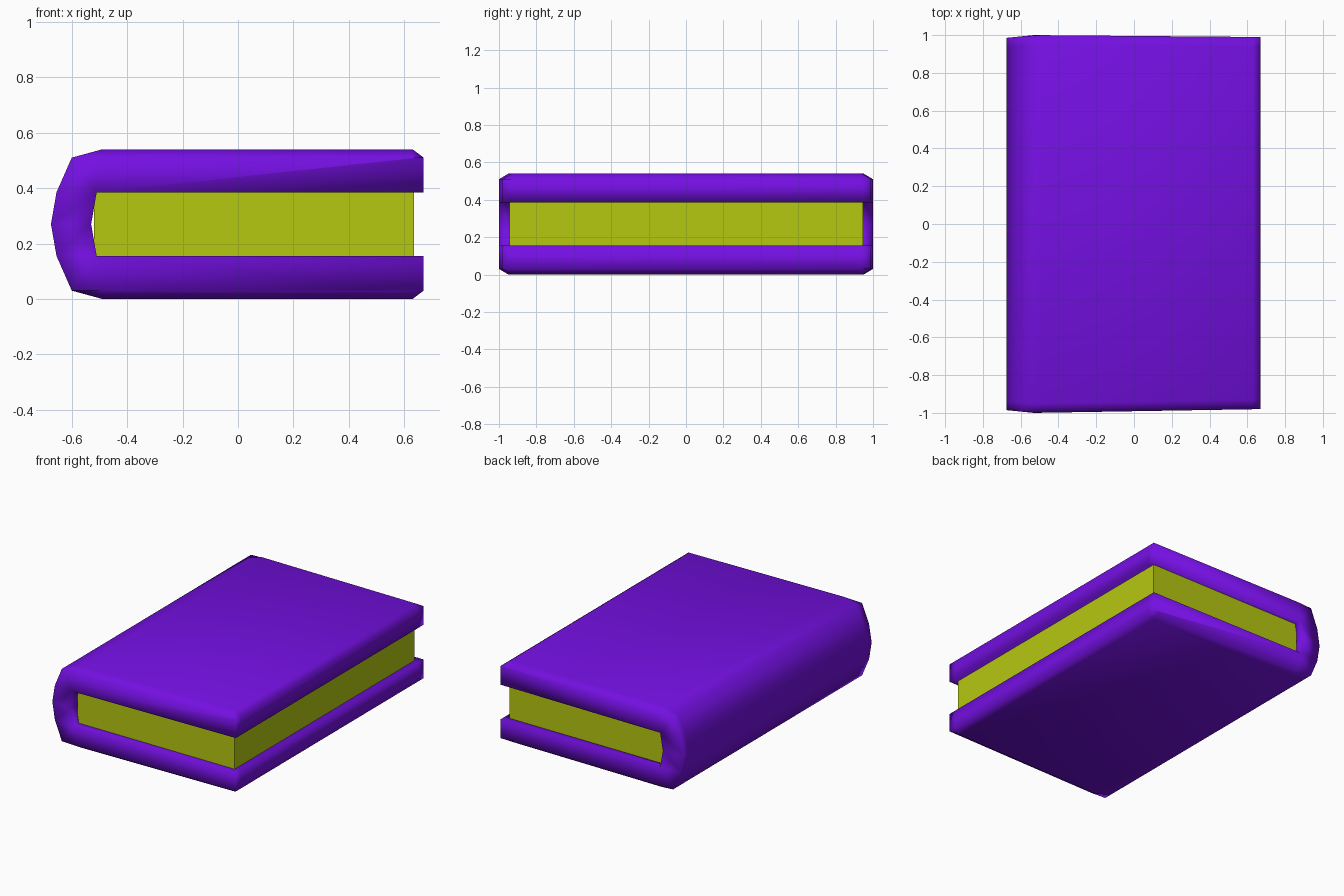
import bpy, bmesh

if "Cube" in bpy.data.objects:
    bpy.data.objects.remove(bpy.data.objects["Cube"])


def material(name, rgb):
    m = bpy.data.materials.new(name)
    m.diffuse_color = (*rgb, 1)
    m.use_nodes = True
    m.node_tree.nodes["Principled BSDF"].inputs["Base Color"].default_value = m.diffuse_color
    return m


def finish(bm, name, mat, smooth):
    bmesh.ops.recalc_face_normals(bm, faces=bm.faces[:])
    me = bpy.data.meshes.new(name)
    bm.to_mesh(me)
    bm.free()
    me.materials.append(mat)
    for p in me.polygons:
        p.use_smooth = smooth
    ob = bpy.data.objects.new(name, me)
    bpy.context.collection.objects.link(ob)
    return ob


# Cover: C-shaped profile in x/z, lower half mirrored about the spine centre
HEIGHT, MID = 0.54, 0.27
lower_outer = [(0.67, 0.155), (0.67, 0.03), (0.63, 0.0), (-0.49, 0.0),
               (-0.60, 0.03), (-0.655, 0.155)]
outer = lower_outer + [(-0.675, MID)] + [(x, HEIGHT - z) for x, z in reversed(lower_outer)]
inner = [(-0.51, HEIGHT - 0.155), (-0.53, MID), (-0.51, 0.155)]
profile = outer + inner


def end_y(x, side):
    # Ends bulge slightly at the spine and taper towards the open edge
    if x < -0.53:
        return side * (1.0 - 0.10 * (-0.53 - x))
    slope = 0.01 if side > 0 else 0.02
    return side * (1.0 - slope * (x + 0.53) / 1.2)


bm = bmesh.new()
rings = []
for side, inset in ((-1, 0.0), (-1, 0.05), (1, 0.05), (1, 0.0)):
    ring = []
    for x, z in profile:
        if inset == 0.0:
            z = min(max(z, 0.03), HEIGHT - 0.03)
        ring.append(bm.verts.new((x, end_y(x, side) - side * inset, z)))
    rings.append(ring)

n = len(profile)
for a, b in zip(rings, rings[1:]):
    for i in range(n):
        j = (i + 1) % n
        bm.faces.new((a[i], a[j], b[j], b[i]))

# End caps: lower board, two spine quads, upper board
for r in (rings[0], rings[-1]):
    bm.faces.new(r[0:6] + [r[15]])
    bm.faces.new((r[5], r[6], r[14], r[15]))
    bm.faces.new((r[6], r[7], r[13], r[14]))
    bm.faces.new(r[7:14])
finish(bm, "cover", material("cover_purple", (0.175, 0.005, 0.76)), True)

# Page block
bm = bmesh.new()
bmesh.ops.create_cube(bm, size=1)
bmesh.ops.scale(bm, vec=(1.155, 1.89, 0.235), verts=bm.verts[:])
bmesh.ops.translate(bm, vec=(0.0575, 0.002, MID), verts=bm.verts[:])
finish(bm, "pages", material("page_yellow", (0.46, 0.58, 0.005)), False)
